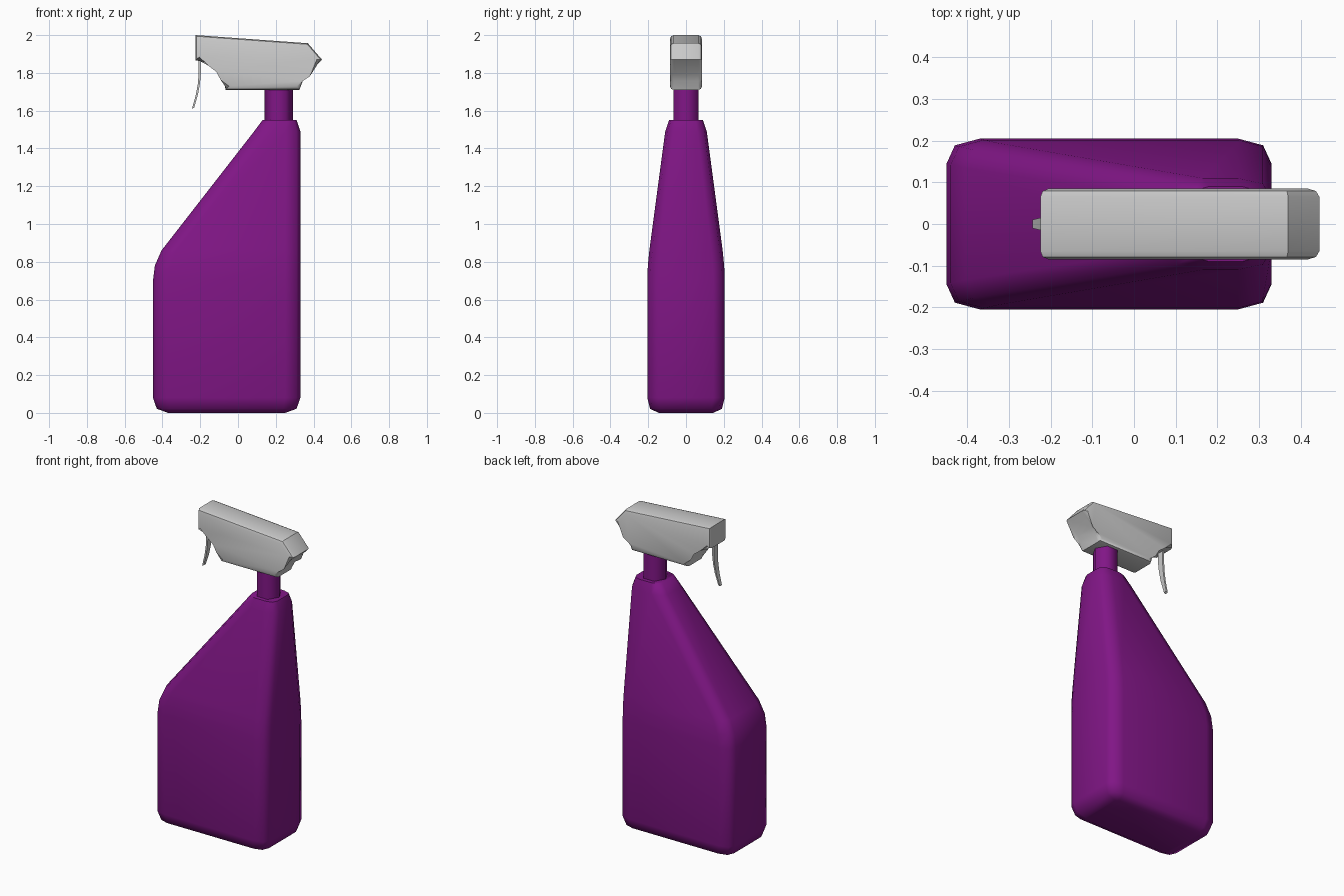
import bpy, bmesh, math

if "Cube" in bpy.data.objects:
    bpy.data.objects.remove(bpy.data.objects["Cube"])

purple = bpy.data.materials.new("purple_plastic")
purple.diffuse_color = (0.22, 0.008, 0.24, 1)
purple.use_nodes = True
purple.node_tree.nodes["Principled BSDF"].inputs["Base Color"].default_value = purple.diffuse_color


def finish(bm, name, angle, material=None):
    bmesh.ops.recalc_face_normals(bm, faces=bm.faces)
    mesh = bpy.data.meshes.new(name)
    bm.to_mesh(mesh)
    bm.free()
    obj = bpy.data.objects.new(name, mesh)
    bpy.context.collection.objects.link(obj)
    if material:
        mesh.materials.append(material)
    bpy.ops.object.select_all(action='DESELECT')
    obj.select_set(True)
    bpy.context.view_layer.objects.active = obj
    bpy.ops.object.shade_smooth_by_angle(angle=math.radians(angle))
    return obj


def loft(rings, name, angle, material=None):
    bm = bmesh.new()
    loops = [[bm.verts.new(p) for p in ring] for ring in rings]
    n = len(loops[0])
    for a, b in zip(loops, loops[1:]):
        for i in range(n):
            j = (i + 1) % n
            bm.faces.new((a[i], a[j], b[j], b[i]))
    bm.faces.new(loops[0][::-1])
    bm.faces.new(loops[-1])
    return finish(bm, name, angle, material)


def rounded_ring(z, x0, x1, y, dx, dy):
    """Rectangle whose corners are cut in two facets."""
    cx, hx = (x0 + x1) / 2, (x1 - x0) / 2
    corner = [(hx, y - dy), (hx - dx * 0.25, y - dy * 0.27), (hx - dx, y)]
    pts = corner + [(-a, b) for a, b in corner[::-1]]
    pts += [(-a, -b) for a, b in pts]
    return [(cx + a, b, z) for a, b in pts]


# Bottle body: z, left x, right x, half depth, corner cut in x and y
levels = [
    (0.0, -0.37, 0.25, 0.145, 0.02, 0.015),
    (0.022, -0.43, 0.31, 0.19, 0.07, 0.055),
    (0.08, -0.45, 0.33, 0.205, 0.08, 0.06),
    (0.70, -0.45, 0.33, 0.205, 0.08, 0.06),
    (0.78, -0.44, 0.33, 0.202, 0.08, 0.06),
    (0.86, -0.405, 0.33, 0.194, 0.08, 0.06),
    (1.49, 0.085, 0.33, 0.11, 0.08, 0.05),
    (1.55, 0.13, 0.31, 0.09, 0.05, 0.04),
]
loft([rounded_ring(*lv) for lv in levels], "bottle_body", 60, purple)

# Six-sided neck
hexagon = [(0.215 + 0.075 * math.cos(i * math.pi / 3),
            0.075 * math.sin(i * math.pi / 3)) for i in range(6)]
loft([[(x, y, z) for x, y in hexagon] for z in (1.53, 1.73)],
     "neck", 65, purple)

# Spray head: extruded side profile with rounded side edges
profile = [(-0.225, 2.0), (0.37, 1.957), (0.445, 1.87), (0.365, 1.795),
           (0.343, 1.757), (0.325, 1.71), (-0.065, 1.71), (-0.073, 1.77),
           (-0.10, 1.82), (-0.15, 1.858), (-0.225, 1.867)]
bm = bmesh.new()
sides = [[bm.verts.new((x, y, z)) for x, z in profile] for y in (-0.085, 0.085)]
caps = [bm.faces.new(s) for s in sides]
for i in range(len(profile)):
    j = (i + 1) % len(profile)
    bm.faces.new((sides[0][i], sides[0][j], sides[1][j], sides[1][i]))
bmesh.ops.bevel(bm, geom=[e for f in caps for e in f.edges], offset=0.02,
                segments=2, profile=0.5, affect='EDGES', clamp_overlap=True)
finish(bm, "spray_head", 40)

# Curved, tapering trigger: x, z, half width
path = [(-0.202, 1.89, 0.02), (-0.202, 1.80, 0.02), (-0.207, 1.74, 0.018),
        (-0.218, 1.68, 0.015), (-0.238, 1.61, 0.01)]
t = 0.006
loft([[(x - t, -w, z), (x + t, -w, z + t), (x + t, w, z + t), (x - t, w, z)]
      for x, z, w in path], "trigger", 40)
